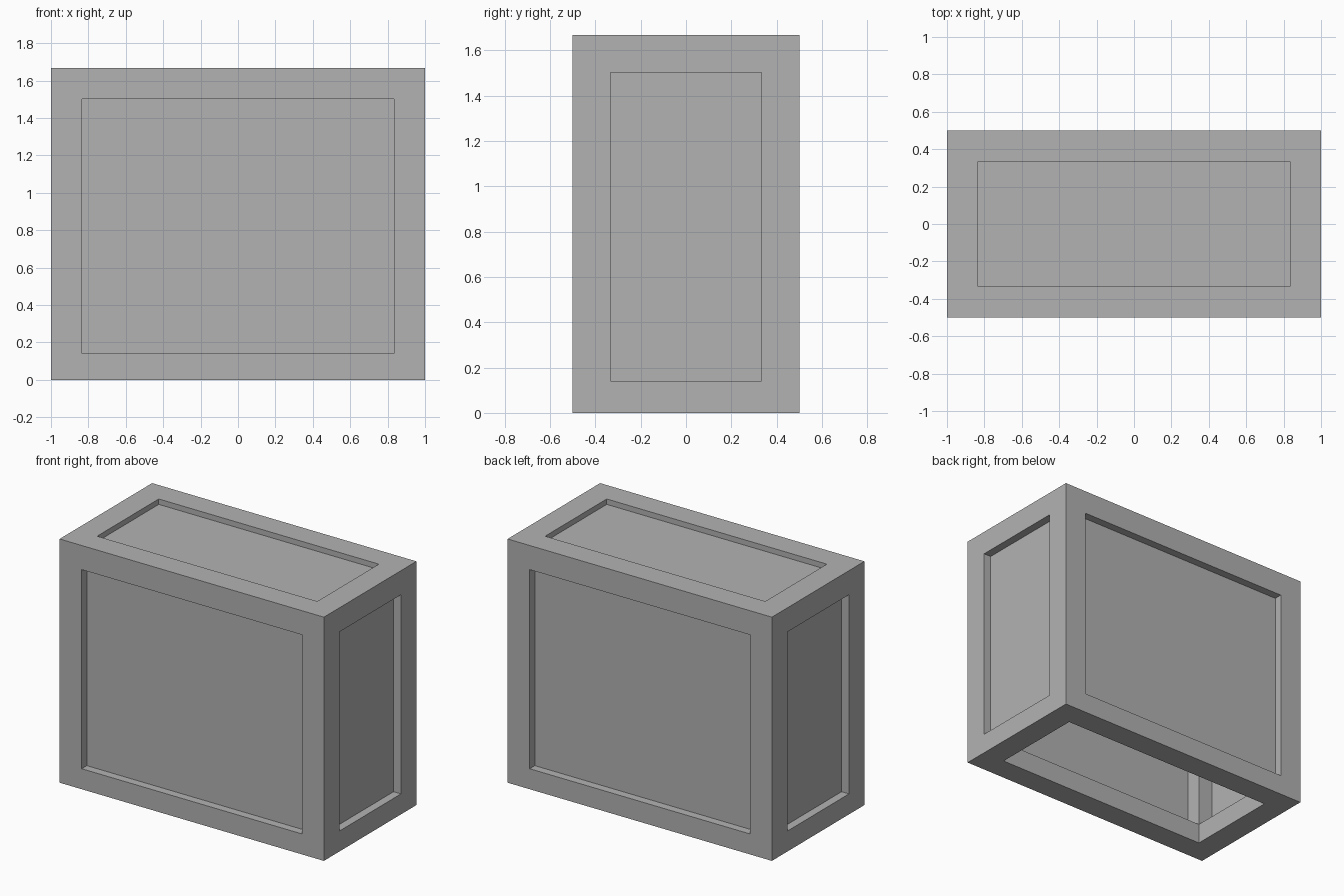
import bpy, bmesh
from itertools import product
from mathutils import Vector

cube = bpy.data.objects.get("Cube")
if cube:
    bpy.data.objects.remove(cube, do_unlink=True)

grey = bpy.data.materials.new("plain_grey")
grey.use_nodes = True
colour = (0.448, 0.448, 0.448, 1)
grey.diffuse_color = colour
grey.node_tree.nodes["Principled BSDF"].inputs["Base Color"].default_value = colour

# Outer and inner planes of the beams along each axis
CUTS = ((-1, -0.833, 0.833, 1),
        (-0.5, -0.333, 0.333, 0.5),
        (0, 0.14, 1.502, 1.667))
SIDE_RECESS, TOP_RECESS = 0.056, 0.037


def add_rect(bm, axis, level, u_range, v_range, positive):
    """Rectangle across one axis, facing along it or against it."""
    u, v = (axis + 1) % 3, (axis + 2) % 3
    verts = []
    for i, j in ((0, 0), (1, 0), (1, 1), (0, 1)):
        p = Vector()
        p[axis], p[u], p[v] = level, u_range[i], v_range[j]
        verts.append(bm.verts.new(p))
    bm.faces.new(verts if positive else verts[::-1])


def finish(name, bm):
    bmesh.ops.remove_doubles(bm, verts=bm.verts[:], dist=0.0001)
    mesh = bpy.data.meshes.new(name)
    bm.to_mesh(mesh)
    bm.free()
    mesh.materials.append(grey)
    bpy.context.collection.objects.link(bpy.data.objects.new(name, mesh))


# Frame: posts and rails joined into one clean skin
def solid(cell):
    inside = all(0 <= c <= 2 for c in cell)
    return inside and sum(c == 1 for c in cell) < 2


bm = bmesh.new()
for cell in product(range(3), repeat=3):
    if not solid(cell):
        continue
    for axis, step in product(range(3), (-1, 1)):
        neighbour = list(cell)
        neighbour[axis] += step
        if solid(neighbour):
            continue
        u, v = (axis + 1) % 3, (axis + 2) % 3
        level = CUTS[axis][cell[axis] + (step > 0)]
        add_rect(bm, axis, level, CUTS[u][cell[u]:cell[u] + 2],
                 CUTS[v][cell[v]:cell[v] + 2], step > 0)
finish("frame", bm)

# Thin recessed panels on every side except the open bottom
for name, axis, positive, recess in (
        ("left_panel", 0, True, SIDE_RECESS), ("right_panel", 0, False, SIDE_RECESS),
        ("back_panel", 1, True, SIDE_RECESS), ("front_panel", 1, False, SIDE_RECESS),
        ("top_panel", 2, True, TOP_RECESS)):
    bm = bmesh.new()
    level = CUTS[axis][3] - recess if positive else CUTS[axis][0] + recess
    add_rect(bm, axis, level, CUTS[(axis + 1) % 3][1:3],
             CUTS[(axis + 2) % 3][1:3], positive)
    finish(name, bm)
